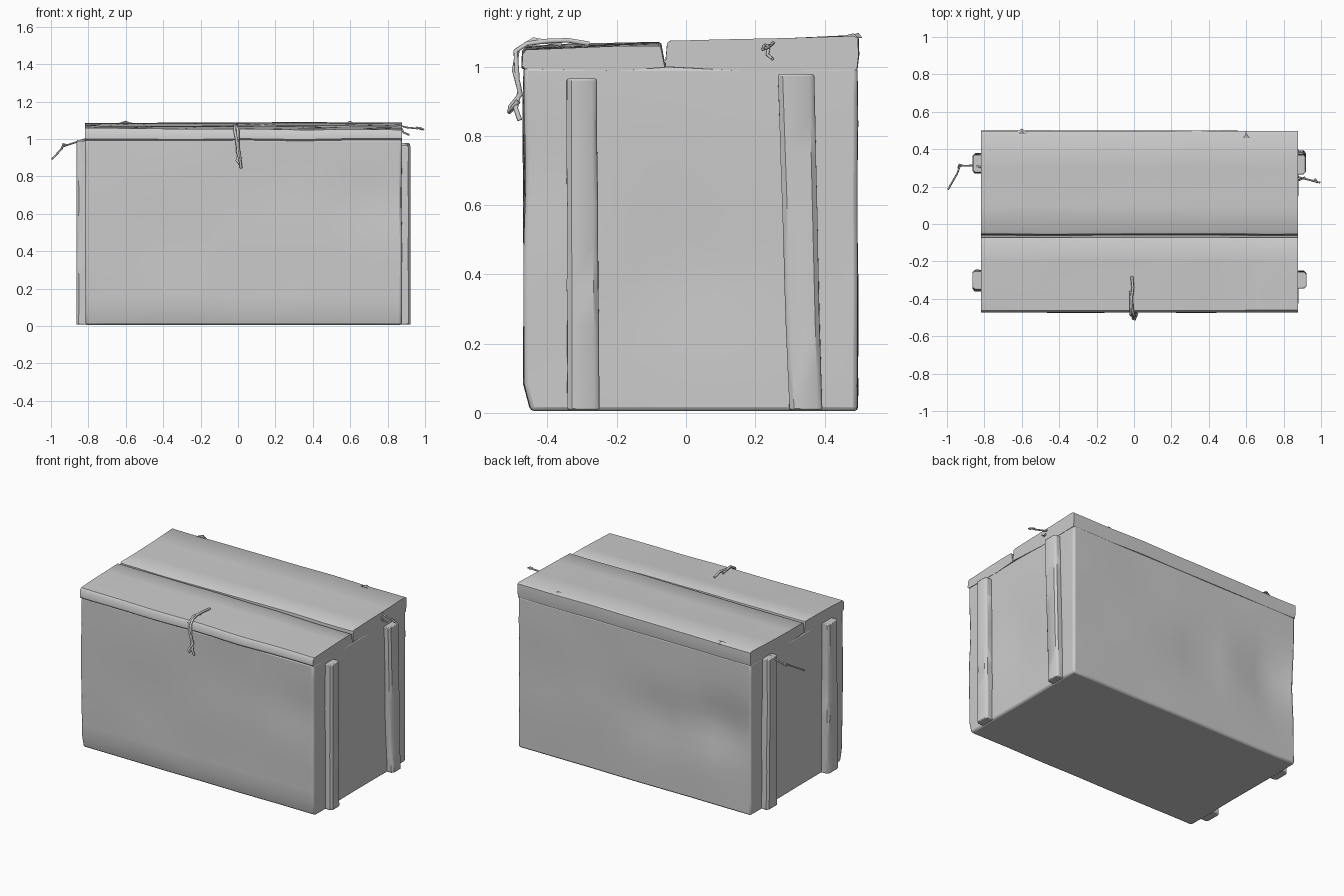
import bpy, bmesh, math
from mathutils import Vector, noise

if "Cube" in bpy.data.objects:
    bpy.data.objects.remove(bpy.data.objects["Cube"])

X0, X1 = -0.817, 0.876      # left and right walls
Y0, Y1 = -0.468, 0.495      # front and back walls


def finish(bm, name, bevel=0.0):
    bmesh.ops.recalc_face_normals(bm, faces=bm.faces[:])
    mesh = bpy.data.meshes.new(name)
    bm.to_mesh(mesh)
    bm.free()
    ob = bpy.data.objects.new(name, mesh)
    bpy.context.collection.objects.link(ob)
    bpy.ops.object.select_all(action='DESELECT')
    bpy.context.view_layer.objects.active = ob
    ob.select_set(True)
    if bevel:
        mod = ob.modifiers.new("soft_edges", 'BEVEL')
        mod.width, mod.segments = bevel, 2
        mod.limit_method, mod.angle_limit = 'ANGLE', math.radians(50)
    bpy.ops.object.shade_smooth_by_angle(angle=math.radians(40))
    return ob


def loft(name, rings, bevel=0.0):
    """Closed skin through a row of cross-sections."""
    bm = bmesh.new()
    loops = [[bm.verts.new(p) for p in ring] for ring in rings]
    for a, b in zip(loops, loops[1:]):
        for i in range(len(a)):
            j = (i + 1) % len(a)
            bm.faces.new((a[i], a[j], b[j], b[i]))
    bm.faces.new(loops[0])
    bm.faces.new(loops[-1])
    return finish(bm, name, bevel)


def rope(name, strands, radius=0.006):
    cu = bpy.data.curves.new(name, 'CURVE')
    cu.dimensions = '3D'
    cu.bevel_depth, cu.bevel_resolution, cu.use_fill_caps = radius, 1, True
    for pts in strands:
        sp = cu.splines.new('POLY')
        sp.points.add(len(pts) - 1)
        for p, co in zip(sp.points, pts):
            p.co = (*co, 1)
    ob = bpy.data.objects.new(name, cu)
    bpy.context.collection.objects.link(ob)
    bpy.ops.object.select_all(action='DESELECT')
    bpy.context.view_layer.objects.active = ob
    ob.select_set(True)
    bpy.ops.object.convert(target='MESH')


# Chest body: subdivided box pushed in by soft dents (centre, radius, depth)
dents = [((0.72, Y0, 0.68), 0.15, 0.018), ((0.2, Y0, 0.85), 0.2, 0.008),
         ((-0.6, Y1, 0.52), 0.17, 0.05), ((-0.15, Y1, 0.5), 0.18, 0.025),
         ((X1, 0.0, 0.4), 0.2, 0.012), ((X0, 0.0, 0.45), 0.2, 0.012)]
bm = bmesh.new()
bmesh.ops.create_cube(bm, size=1)
for v in bm.verts:
    v.co = (X1 if v.co.x > 0 else X0, Y1 if v.co.y > 0 else Y0,
            1.0 if v.co.z > 0 else 0.0)
bmesh.ops.subdivide_edges(bm, edges=bm.edges[:], cuts=11, use_grid_fill=True)
bm.normal_update()
moves = []
for v in bm.verts:
    d = 0.005 * noise.noise(v.co * 3.0)
    for c, r, depth in dents:
        d -= depth * math.exp(-((v.co - Vector(c)).length / r) ** 2)
    moves.append((v, v.normal * d))
for v, m in moves:
    v.co += m
    if v.co.z < 0.06:                       # walls tuck in at the foot
        v.co.y += 0.02 if v.co.y < Y0 + 0.03 else 0.0
        v.co.z = max(0.005, v.co.z)
    v.co.z = min(v.co.z, 1.0)
finish(bm, "chest_body", 0.012)


# Lid halves: profile in (y, z) swept along x with a slight sag
def lid(name, profile, skew, phase):
    rings = []
    n = 16
    for k in range(n + 1):
        t = k / n
        x = X0 - 0.002 + (X1 - X0 + 0.004) * t
        ring = []
        for y, z in profile:
            w = 0.005 * noise.noise(Vector((x * 3, y * 4, phase)))
            lift = skew * (0.5 - t) if z > 1.02 else 0.0
            ring.append((x, y + w * 0.5, z + w + lift))
        rings.append(ring)
    loft(name, rings)


lid("front_lid", [(-0.466, 0.992), (-0.474, 1.0), (-0.473, 1.04), (-0.462, 1.053),
                  (-0.35, 1.057), (-0.2, 1.063), (-0.078, 1.068), (-0.072, 1.064),
                  (-0.06, 1.0), (-0.2, 0.985)], 0.012, 1.5)
lid("back_lid", [(-0.06, 1.0), (-0.054, 1.066), (-0.046, 1.072), (0.1, 1.074),
                 (0.3, 1.08), (0.485, 1.087), (0.497, 1.08), (0.499, 1.03),
                 (0.494, 0.992), (0.2, 0.985)], -0.006, 4.5)


# Corner posts on both ends: (name, side x, outer x, top y range, foot y range, top z)
def post(name, wall, outer, top, foot, ztop):
    rings = []
    n = 8
    for k in range(n + 1):
        t = k / n
        a = foot[0] + (top[0] - foot[0]) * t
        b = foot[1] + (top[1] - foot[1]) * t
        w = 0.003 * noise.noise(Vector((wall * 5, a * 9, t * 4)))
        o = outer + w
        s = 1 if outer > wall else -1
        z = 0.008 + (ztop - 0.008) * t
        rings.append([(wall - s * 0.03, a, z), (o - s * 0.012, a + w, z),
                      (o, a + 0.014, z), (o, b - 0.014, z),
                      (o - s * 0.012, b + w, z), (wall - s * 0.03, b, z)])
    loft(name, rings, 0.005)


post("right_front_post", X1, 0.922, (-0.345, -0.258), (-0.343, -0.25), 0.965)
post("right_back_post", X1, 0.918, (0.265, 0.37), (0.298, 0.393), 0.978)
post("left_front_post", X0, -0.864, (-0.35, -0.25), (-0.36, -0.245), 0.99)
post("left_back_post", X0, -0.862, (0.275, 0.37), (0.27, 0.38), 0.995)


# Thin cloth folds sticking up at the rear edge of the lid
def fold(name, x, y, w, d, z):
    loft(name, [[(x - w, y, z - 0.01), (x, y + d, z - 0.01), (x + w, y, z - 0.01)],
                [(x - w * 0.3, y, z), (x, y + d * 0.6, z + 0.006), (x + w * 0.3, y, z)]])


fold("left_fold", -0.6, 0.48, 0.05, 0.03, 1.092)
fold("right_fold", 0.6, 0.46, 0.05, 0.04, 1.09)

# Front tie: strands over the lid edge, a knot, and two loose ends
rope("front_tie", [
    [(-0.012, -0.28, 1.066), (-0.006, -0.34, 1.076), (-0.014, -0.4, 1.074),
     (-0.008, -0.46, 1.066), (0.0, -0.492, 1.045), (0.0, -0.487, 0.96)],
    [(-0.018, -0.36, 1.064), (-0.016, -0.44, 1.078), (-0.018, -0.486, 1.05),
     (-0.006, -0.496, 0.99), (-0.002, -0.48, 0.93), (0.012, -0.492, 0.88),
     (0.016, -0.48, 0.845)],
    [(0.0, -0.487, 0.96), (0.008, -0.478, 0.92), (-0.006, -0.506, 0.885),
     (0.004, -0.51, 0.87), (0.014, -0.484, 0.9)]], 0.0075)

# Side ties: a short cord ending in a small knot and a frayed tail
rope("left_tie", [[(-0.80, 0.30, 1.005), (-0.86, 0.313, 0.985), (-0.93, 0.31, 0.962),
                   (-0.938, 0.29, 0.96), (-0.945, 0.27, 0.945), (-0.994, 0.185, 0.893)],
                  [(-0.915, 0.312, 0.968), (-0.935, 0.318, 0.974), (-0.94, 0.3, 0.95)]], 0.005)
rope("right_tie", [[(0.865, 0.255, 1.072), (0.90, 0.245, 1.062), (0.96, 0.23, 1.056),
                    (0.975, 0.225, 1.06), (0.995, 0.222, 1.05)],
                   [(0.955, 0.228, 1.062), (0.97, 0.24, 1.056), (0.985, 0.22, 1.05)],
                   [(0.872, 0.24, 1.06), (0.885, 0.235, 1.035), (0.915, 0.25, 1.022)]], 0.005)
